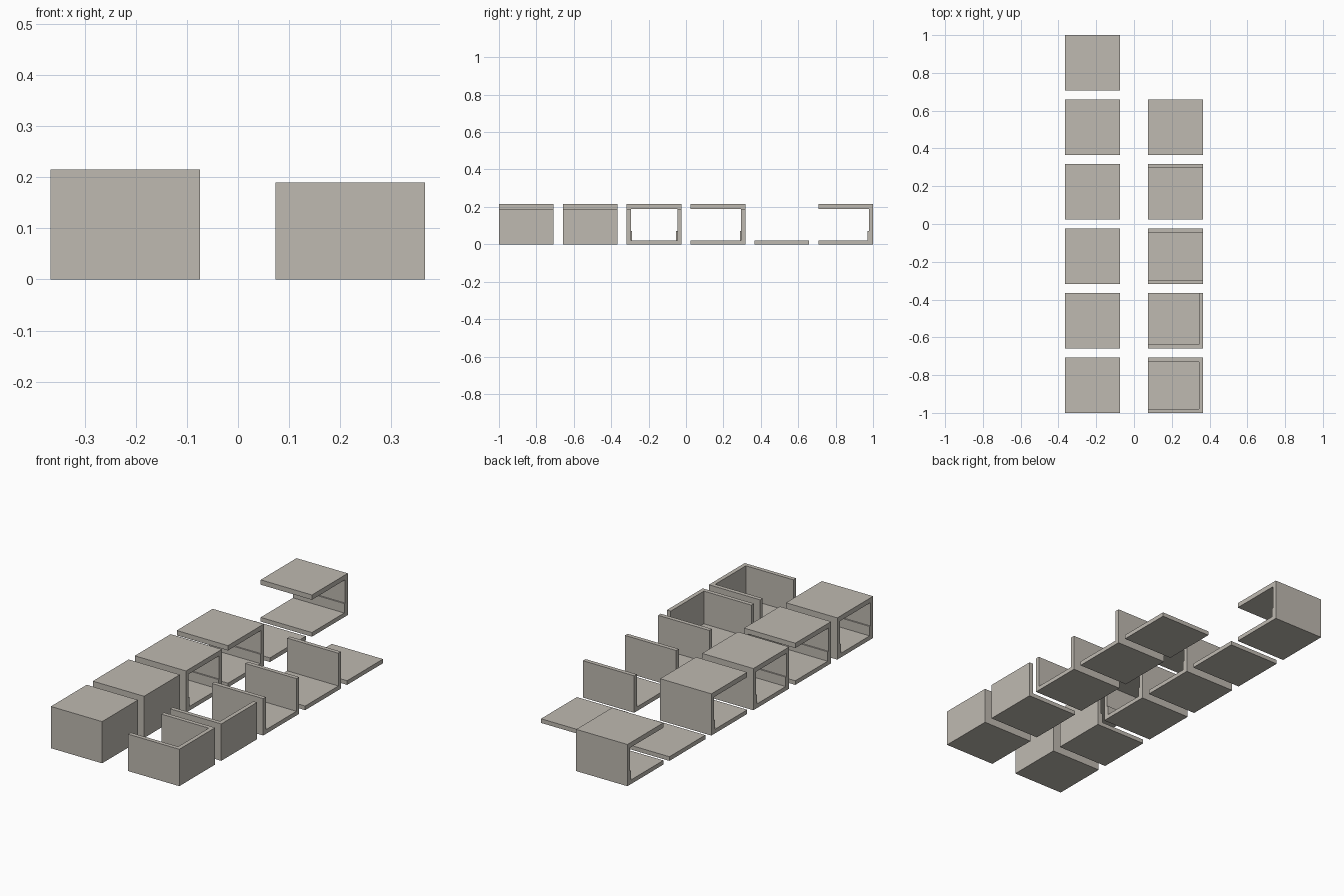
import bpy, bmesh
from mathutils import Vector

if "Cube" in bpy.data.objects:
    bpy.data.objects.remove(bpy.data.objects["Cube"])

TILE, PITCH = 0.292, 0.3416      # module footprint and row spacing
WALL, FLOOR = 0.0215, 0.0215     # wall and floor thickness
WALL_TOP, CEIL_TOP = 0.19, 0.215
SKIRT, SKIRT_TOP = 0.007, 0.07   # skirting board depth and top
H = TILE / 2

mat = bpy.data.materials.new("warm grey")
mat.diffuse_color = (0.52, 0.49, 0.44, 1)
mat.use_nodes = True
mat.node_tree.nodes["Principled BSDF"].inputs["Base Color"].default_value = mat.diffuse_color


def box(name, lo, hi):
    """Axis-aligned box between two corners."""
    lo, hi = Vector(lo), Vector(hi)
    bm = bmesh.new()
    bmesh.ops.create_cube(bm, size=1)
    for v in bm.verts:
        v.co = (lo + hi) / 2 + v.co * (hi - lo)
    me = bpy.data.meshes.new(name)
    bm.to_mesh(me)
    bm.free()
    ob = bpy.data.objects.new(name, me)
    bpy.context.collection.objects.link(ob)
    return ob


def room_void(x, y, walls, inset, z0, z1):
    """Hollow of a room: inset on walled sides, running past open sides."""
    d = lambda side: H - inset if side in walls else H + 0.01
    ob = box("void", (x - d("left"), y - d("front"), z0),
             (x + d("right"), y + d("back"), z1))
    ob.hide_render = True
    return ob


def module(name, x, y, walls, ceiling):
    if not walls:                # plain floor slab
        ob = box(name, (x - H, y - H, 0), (x + H, y + H, FLOOR))
        ob.data.materials.append(mat)
        return
    top = CEIL_TOP if ceiling else WALL_TOP
    ob = box(name, (x - H, y - H, 0), (x + H, y + H, top))
    ob.data.materials.append(mat)
    if ceiling:                  # roofed rooms have a skirting board
        voids = [room_void(x, y, walls, WALL + SKIRT, FLOOR, SKIRT_TOP + 0.02),
                 room_void(x, y, walls, WALL, SKIRT_TOP, WALL_TOP)]
    else:
        voids = [room_void(x, y, walls, WALL, FLOOR, WALL_TOP + 0.05)]
    for v in voids:
        m = ob.modifiers.new("hollow", "BOOLEAN")
        m.operation, m.solver, m.object = "DIFFERENCE", "EXACT", v
    # bake the cuts and drop the cutters
    bpy.context.view_layer.update()
    me = bpy.data.meshes.new_from_object(
        ob.evaluated_get(bpy.context.evaluated_depsgraph_get()))
    ob.modifiers.clear()
    ob.data = me
    for v in voids:
        bpy.data.objects.remove(v)


# rows from front to back: name and walled sides
ROWS = [("end_room", ("front", "back", "right")),
        ("corner_room", ("front", "right")),
        ("corridor", ("front", "back")),
        ("side_wall_room", ("back",)),
        ("floor", ()),
        ("spare_side_wall_room", ("back",))]

for i, (name, walls) in enumerate(ROWS):
    y = -1 + H + i * PITCH
    module("roofed_" + name, -0.2205, y, walls, True)
    if i < 5:
        module("open_" + name, 0.2195, y, walls, False)
